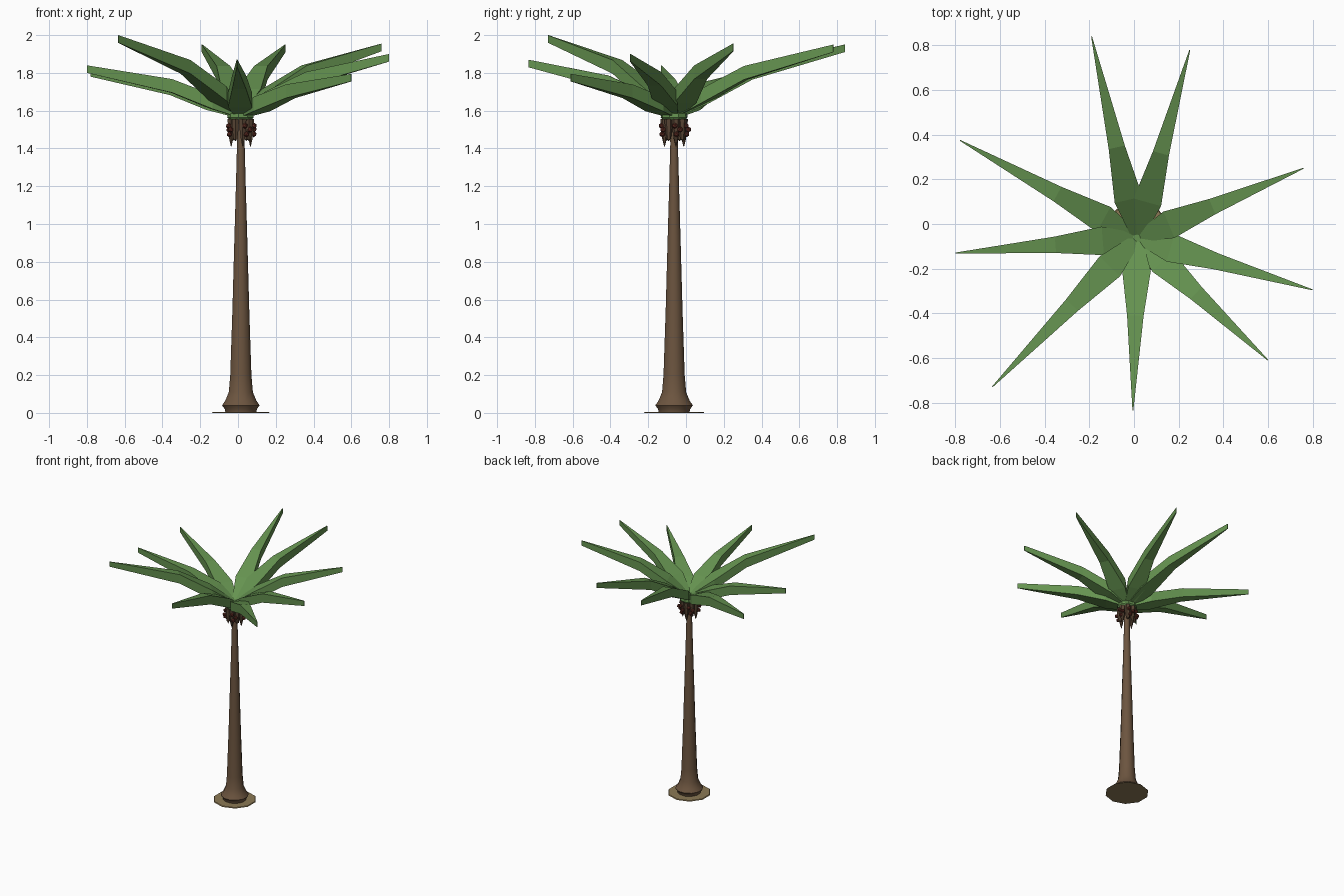
import bpy, bmesh, math
from mathutils import Vector, Matrix

if "Cube" in bpy.data.objects:
    bpy.data.objects.remove(bpy.data.objects["Cube"])

CX, CY = 0.015, -0.063  # trunk axis


def material(name, rgb):
    m = bpy.data.materials.new(name)
    m.diffuse_color = (*rgb, 1)
    m.use_nodes = True
    m.node_tree.nodes["Principled BSDF"].inputs["Base Color"].default_value = m.diffuse_color
    return m


LEAF = material("leaf_green", (0.13, 0.29, 0.08))
BARK = material("bark_brown", (0.15, 0.09, 0.05))
HUSK = material("husk_brown", (0.10, 0.06, 0.035))
SAND = material("sand", (0.26, 0.19, 0.09))
FRUIT = material("fruit_red", (0.13, 0.03, 0.02))


def make_object(name, bm, mat, smooth=False):
    bmesh.ops.recalc_face_normals(bm, faces=bm.faces)
    me = bpy.data.meshes.new(name)
    bm.to_mesh(me)
    bm.free()
    me.materials.append(mat)
    ob = bpy.data.objects.new(name, me)
    bpy.context.collection.objects.link(ob)
    if smooth:
        bpy.ops.object.select_all(action='DESELECT')
        ob.select_set(True)
        bpy.context.view_layer.objects.active = ob
        bpy.ops.object.shade_smooth_by_angle(angle=math.radians(40))
    return ob


def skin(bm, rings):
    """Bridge equal-sized point rings and cap both ends."""
    loops = [[bm.verts.new(p) for p in r] for r in rings]
    n = len(loops[0])
    for a, b in zip(loops, loops[1:]):
        for i in range(n):
            j = (i + 1) % n
            bm.faces.new((a[i], a[j], b[j], b[i]))
    bm.faces.new(loops[0])
    bm.faces.new(loops[-1])


def lathe(bm, profile, sides, cx=CX, cy=CY):
    skin(bm, [[(cx + r * math.cos(2 * math.pi * (i + .5) / sides),
                cy + r * math.sin(2 * math.pi * (i + .5) / sides), z)
               for i in range(sides)] for r, z in profile])


# Sandy ground disc
bm = bmesh.new()
lathe(bm, [(0.16, 0), (0.155, 0.006)], 10)
make_object("sand_base", bm, SAND)

# Trunk with flared foot
bm = bmesh.new()
lathe(bm, [(0.085, 0.005), (0.088, 0.02), (0.103, 0.04), (0.085, 0.065), (0.066, 0.11),
           (0.058, 0.2), (0.046, 0.55), (0.036, 0.9), (0.027, 1.2), (0.021, 1.42),
           (0.022, 1.57)], 12)
make_object("trunk", bm, BARK, True)

# Green crown heart
bm = bmesh.new()
lathe(bm, [(0.06, 1.55), (0.072, 1.565), (0.07, 1.585), (0.03, 1.61)], 9)
make_object("crown_heart", bm, LEAF)

# Hanging husk spikes under the crown
bm = bmesh.new()
for k in range(8):
    a = 2 * math.pi * (k + .25) / 8
    drop = 1.41 + 0.03 * (k % 2)
    lathe(bm, [(0.022, 1.555), (0.019, 1.50), (0.012, 1.45), (0.002, drop)], 6,
          CX + 0.052 * math.cos(a), CY + 0.052 * math.sin(a))
make_object("husk_spikes", bm, HUSK)

# Small fruit clusters
bm = bmesh.new()
for a0 in (15, 75, 135, 215, 300):
    for da, r, z in ((-12, 0.07, 1.52), (10, 0.076, 1.50), (-4, 0.07, 1.475)):
        a = math.radians(a0 + da)
        bmesh.ops.create_icosphere(bm, subdivisions=1, radius=0.016, matrix=Matrix.Translation(
            (CX + r * math.cos(a), CY + r * math.sin(a), z)))
make_object("fruit_clusters", bm, FRUIT, True)

# Fronds: thick tapering blades; tip positions
TIPS = [(-0.19, 0.84, 1.93), (0.25, 0.78, 1.93), (0.76, 0.25, 1.935),
        (0.80, -0.295, 1.88), (0.60, -0.61, 1.775), (-0.005, -0.835, 1.85),
        (-0.635, -0.73, 1.98), (-0.80, -0.13, 1.82), (-0.78, 0.375, 1.80)]
# fraction along, fraction of rise, half width, half height
STATIONS = [(0, 0, 0.022, 0.02), (0.19, 0.28, 0.064, 0.038),
            (0.45, 0.63, 0.037, 0.036), (1, 1, 0.002, 0.02)]
for n, (x, y, z) in enumerate(TIPS):
    start = Vector((CX, CY, 1.58))
    run = Vector((x, y, z)) - start
    side = Vector((-run.y, run.x, 0)).normalized()
    up = Vector((0, 0, 1))
    rings = []
    for t, f, w, h in STATIONS:
        c = start + Vector((run.x * t, run.y * t, run.z * f))
        rings.append([c + side * w * s + up * h * v
                      for s, v in ((-1, -1), (1, -1), (1, 1), (-1, 1))])
    bm = bmesh.new()
    skin(bm, rings)
    make_object(f"frond_{n + 1}", bm, LEAF)
